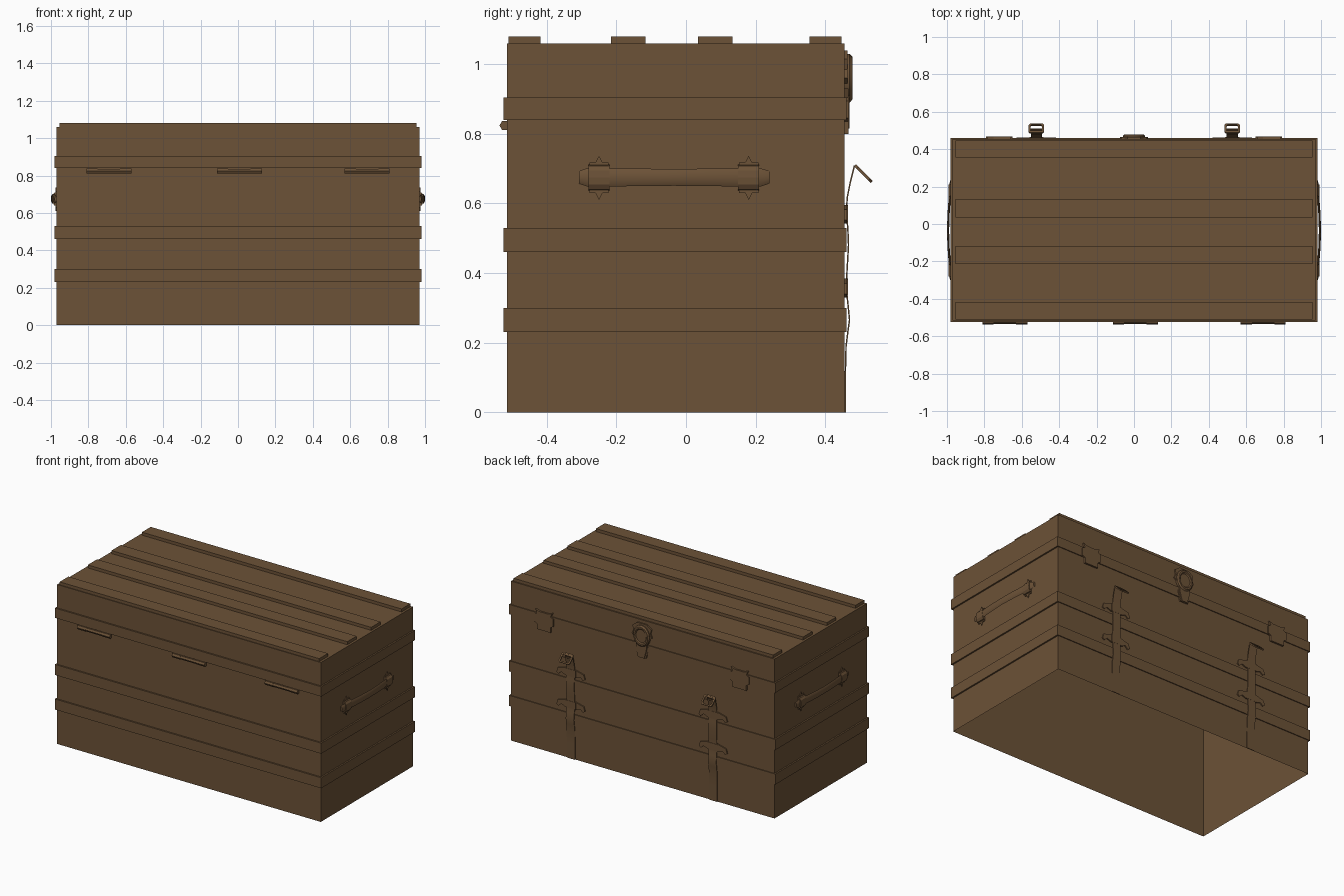
import bpy, bmesh, math
from mathutils import Vector, Matrix

if "Cube" in bpy.data.objects:
    bpy.data.objects.remove(bpy.data.objects["Cube"])

brown = bpy.data.materials.new("worn brown")
brown.diffuse_color = (0.15, 0.084, 0.038, 1)
brown.use_nodes = True
brown.node_tree.nodes["Principled BSDF"].inputs["Base Color"].default_value = brown.diffuse_color


def finish(name, bm, smooth=False, fix=True):
    if fix:
        bmesh.ops.recalc_face_normals(bm, faces=bm.faces[:])
    me = bpy.data.meshes.new(name)
    bm.to_mesh(me)
    bm.free()
    me.materials.append(brown)
    if smooth:
        me.shade_smooth()
        me.set_sharp_from_angle(angle=math.radians(35))
    ob = bpy.data.objects.new(name, me)
    bpy.context.collection.objects.link(ob)
    return ob


def loft(name, rings, caps=True, smooth=False, closed=False):
    bm = bmesh.new()
    vs = [[bm.verts.new(p) for p in r] for r in rings]
    n = len(vs[0])
    pairs = list(zip(vs, vs[1:])) + ([(vs[-1], vs[0])] if closed else [])
    for a, b in pairs:
        for i in range(n):
            j = (i + 1) % n
            bm.faces.new((a[i], a[j], b[j], b[i]))
    if caps and not closed:
        bm.faces.new(vs[0])
        bm.faces.new(vs[-1])
    return finish(name, bm, smooth, fix=caps)


def box(name, x0, x1, y0, y1, z0, z1):
    ring = lambda z: [(x0, y0, z), (x1, y0, z), (x1, y1, z), (x0, y1, z)]
    return loft(name, [ring(z0), ring(z1)])


def plate(name, pts, cx, y0, y1, smooth=False):
    # outline in x/z extruded along y
    return loft(name, [[(cx + x, y, z) for x, z in pts] for y in (y0, y1)], smooth=smooth)


def ribbon(name, path, cx, width, t):
    # y/z path thickened to t and given a width along x
    rings = []
    for i, p in enumerate(path):
        a, b = Vector(path[max(i - 1, 0)]), Vector(path[min(i + 1, len(path) - 1)])
        d = (b - a).normalized() * (t / 2)
        q0, q1 = (p[0] - d.y, p[1] + d.x), (p[0] + d.y, p[1] - d.x)
        h = width / 2
        rings.append([(cx - h, *q0), (cx + h, *q0), (cx + h, *q1), (cx - h, *q1)])
    return loft(name, rings, smooth=True)


# Trunk shell: open underneath
X, YF, YB, TOP = 0.97, -0.515, 0.455, 1.06
bm = bmesh.new()
lo, hi = [[bm.verts.new((x, y, z)) for x, y in ((-X, YF), (X, YF), (X, YB), (-X, YB))] for z in (0, TOP)]
for i in range(4):
    j = (i + 1) % 4
    bm.faces.new((lo[i], lo[j], hi[j], hi[i]))
bm.faces.new(hi)
finish("trunk_shell", bm, fix=False)

# Bands round the trunk, open towards the shell
for k, (z0, z1) in enumerate(((0.23, 0.30), (0.46, 0.53), (0.84, 0.905))):
    def rect(o, z, ob):
        return [(-X - o, YF - o, z), (X + o, YF - o, z), (X + o, YB + ob, z), (-X - o, YB + ob, z)]
    loft(f"band_{k}", [rect(0, z0, 0), rect(0.01, z0, 0.006), rect(0.01, z1, 0.006), rect(0, z1, 0)], caps=False)

# Slats on the lid
for k, (y0, y1) in enumerate(((-0.51, -0.418), (-0.215, -0.117), (0.035, 0.133), (0.355, 0.447))):
    box(f"lid_slat_{k}", -0.955, 0.955, y0, y1, TOP - 0.005, 1.08)

# Hinge barrels with knuckles on the front
for cx in (-0.69, 0.007, 0.69):
    for k, (a, b, r) in enumerate(((-0.12, -0.06, 0.015), (-0.06, 0.06, 0.0135), (0.06, 0.12, 0.015))):
        loft("hinge_barrel", [[(cx + x, -0.521 + r * math.cos(t * math.pi / 3), 0.824 + r * math.sin(t * math.pi / 3))
                               for t in range(6)] for x in (a, b)])

# Side handles with brackets
for s in (-1, 1):
    path = ((0.974, -0.308, 0.018), (0.98, -0.285, 0.026), (0.984, -0.22, 0.026), (0.991, -0.12, 0.025),
            (0.9935, -0.035, 0.024), (0.991, 0.05, 0.025), (0.984, 0.15, 0.026), (0.98, 0.215, 0.026), (0.974, 0.24, 0.018))
    prof = ((0, -1), (0.8, -0.6), (1, 0), (0.8, 0.6), (0, 1), (-0.8, 0.6), (-0.8, -0.6))
    loft("side_handle", [[(s * (x + 0.0065 * u), y, 0.675 + h * v) for u, v in prof] for x, y, h in path], smooth=True)
    for y in (-0.25, 0.18):
        arch = ((0.968, 0.636), (0.982, 0.64), (0.991, 0.655), (0.993, 0.675), (0.991, 0.695), (0.982, 0.708), (0.968, 0.712))
        loft("handle_bracket", [[(s * x, y + d, z) for x, z in arch] for d in (-0.03, 0.03)])
        leaf = ((-0.028, 0.63), (-0.01, 0.63), (0, 0.61), (0.01, 0.63), (0.028, 0.63),
                (0.028, 0.718), (0.01, 0.718), (0, 0.737), (-0.01, 0.718), (-0.028, 0.718))
        loft("handle_plate", [[(s * x, y + a, z) for a, z in leaf] for x in (0.967, 0.975)])

# Catch plates across the lid seam
half = ((0.05, 0.80), (0.05, 0.835), (0.07, 0.845), (0.07, 0.895), (0.05, 0.905), (0.062, 0.93), (0.03, 0.92))
catch = list(half) + [(-x, z) for x, z in reversed(half)]
for cx in (-0.72, 0.72):
    plate("catch_plate", catch, cx, YB - 0.005, 0.467)

# Lock: winged back plate, domed ring, hanging hasp
wing = ((0.03, 0.815), (0.045, 0.87), (0.04, 0.93), (0.075, 0.96), (0.062, 0.985), (0.07, 1.015), (0.035, 1.04))
plate("lock_plate", list(wing) + [(-x, z) for x, z in reversed(wing)], 0, YB - 0.005, 0.464)
circle = [(math.cos(t * math.pi / 10), math.sin(t * math.pi / 10)) for t in range(20)]
loft("lock_dome", [[(0.06 * r * c, y, 0.96 + 0.07 * r * s) for c, s in circle]
                   for r, y in ((1, 0.455), (1, 0.47), (0.88, 0.478), (0.72, 0.478), (0.62, 0.472))], smooth=True)
plate("lock_hasp", [(-0.045, 0.95), (-0.036, 0.87), (-0.02, 0.815), (0.02, 0.815), (0.036, 0.87), (0.045, 0.95)],
      0, 0.458, 0.47)

# Back straps with keepers and buckles
strap = ((0.458, 0.0), (0.458, 0.11), (0.46, 0.19), (0.465, 0.23), (0.47, 0.265), (0.466, 0.305), (0.46, 0.36),
         (0.463, 0.41), (0.467, 0.48), (0.465, 0.53), (0.46, 0.575), (0.464, 0.62), (0.472, 0.66), (0.484, 0.708),
         (0.491, 0.706), (0.498, 0.698))
for cx in (-0.522, 0.525):
    ribbon("back_strap", strap, cx, 0.06, 0.004)
    for z in (0.36, 0.572):
        ear = ((0.04, z - 0.024), (0.07, z - 0.012), (0.09, z - 0.03), (0.105, z - 0.02), (0.095, z + 0.01), (0.04, z + 0.024))
        plate("keeper_plate", list(ear) + [(-x, q) for x, q in reversed(ear)], cx, YB - 0.003, 0.4625)
        box("keeper_loop", cx - 0.038, cx + 0.038, 0.456, 0.4655, z - 0.024, z + 0.024)
    # tilted buckle frame: rounded rectangle swept with a square section
    d = Vector((0, 0.046, -0.046)).normalized()
    n = Vector((0, 1, 1)).normalized()
    c0 = Vector((cx, 0.510, 0.686))
    corners = [(-1, -.7), (-.8, -1), (.8, -1), (1, -.7), (1, .7), (.8, 1), (-.8, 1), (-1, .7)]
    rings = []
    for u, v in corners:
        rings.append([c0 + Vector((0.038 * f * u, 0, 0)) + d * (0.031 * f * v) + n * o
                      for f, o in ((1.1, -0.004), (1.1, 0.004), (0.82, 0.004), (0.82, -0.004))])
    loft("buckle_frame", rings, closed=True)
    bars = []
    for x in (-0.035, 0.035):
        bars.append([c0 + Vector((x, 0, 0)) + d * a + n * b
                     for a, b in ((-0.010, -0.003), (-0.003, -0.003), (-0.003, 0.003), (-0.010, 0.003))])
    loft("buckle_bar", bars)
